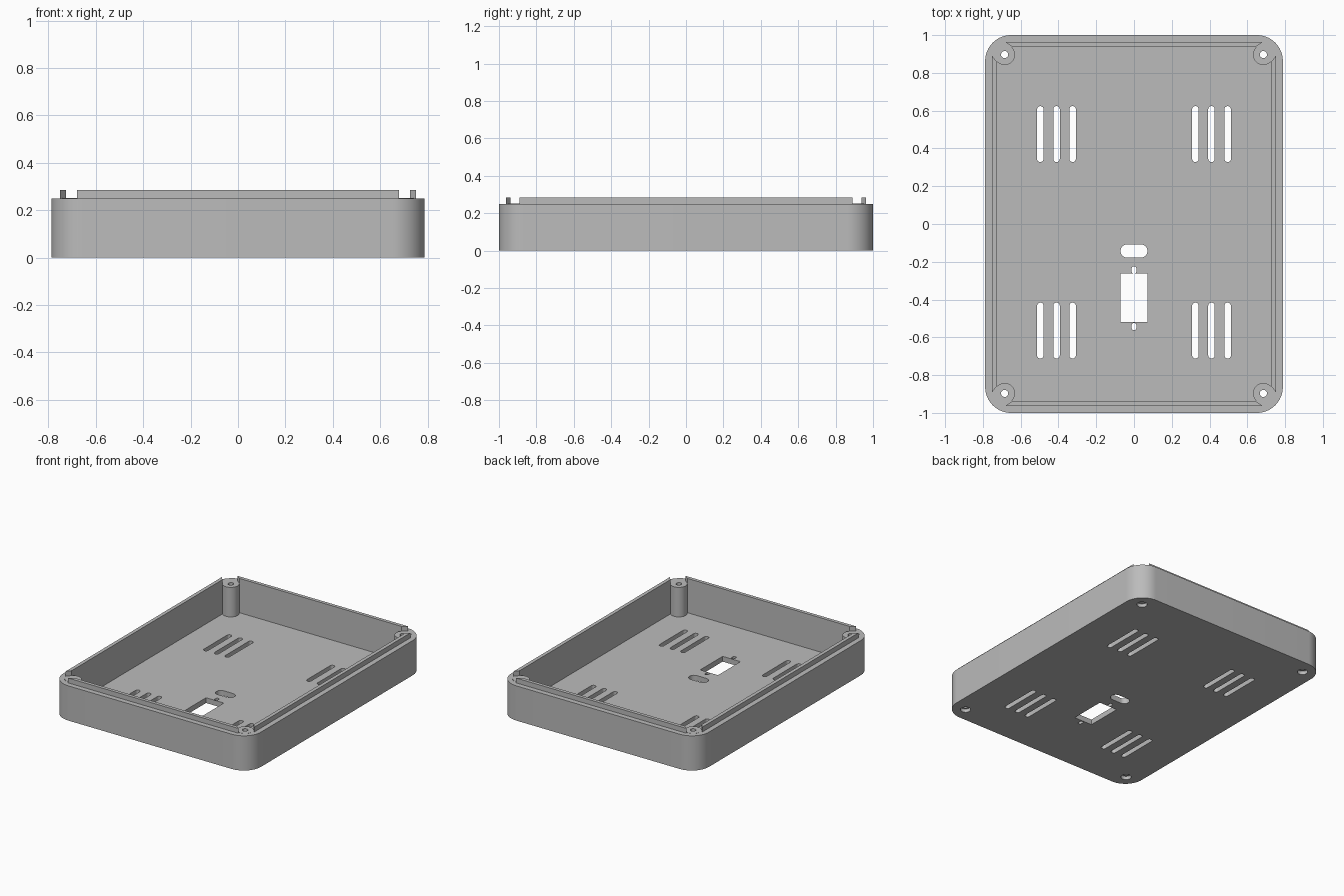
import bpy
import bmesh
from math import cos, sin, pi, radians

cube = bpy.data.objects.get("Cube")
if cube:
    bpy.data.objects.remove(cube, do_unlink=True)

# Main dimensions
HALF_X, HALF_Y, RIM, TOP = 0.788, 1.0, 0.25, 0.285
IN_X, IN_Y, FLOOR = 0.725, 0.938, 0.038
POST_X, POST_Y = 0.685, 0.897

plastic = bpy.data.materials.new("grey plastic")
plastic.use_nodes = True
grey = (0.5, 0.5, 0.5, 1)
plastic.diffuse_color = grey
plastic.node_tree.nodes["Principled BSDF"].inputs["Base Color"].default_value = grey


def prism(name, outline, z0, z1):
    """Extrude a counter-clockwise outline from z0 to z1."""
    bm = bmesh.new()
    low = [bm.verts.new((x, y, z0)) for x, y in outline]
    high = [bm.verts.new((x, y, z1)) for x, y in outline]
    bm.faces.new(low[::-1])
    bm.faces.new(high)
    n = len(outline)
    for i in range(n):
        j = (i + 1) % n
        bm.faces.new((low[i], low[j], high[j], high[i]))
    bmesh.ops.recalc_face_normals(bm, faces=bm.faces)
    mesh = bpy.data.meshes.new(name)
    bm.to_mesh(mesh)
    bm.free()
    mesh.materials.append(plastic)
    obj = bpy.data.objects.new(name, mesh)
    bpy.context.collection.objects.link(obj)
    return obj


def rounded(cx, cy, hx, hy, r, steps=10):
    """Rounded rectangle outline; nearly full radii give slots and circles."""
    pts = []
    for k, (sx, sy) in enumerate(((1, 1), (-1, 1), (-1, -1), (1, -1))):
        for i in range(steps + 1):
            a = (k + i / steps) * pi / 2
            pts.append((cx + sx * (hx - r) + r * cos(a), cy + sy * (hy - r) + r * sin(a)))
    return pts


def box(cx, cy, hx, hy):
    return [(cx - hx, cy - hy), (cx + hx, cy - hy), (cx + hx, cy + hy), (cx - hx, cy + hy)]


def circle(cx, cy, r, n=40):
    return [(cx + r * cos(2 * pi * i / n), cy + r * sin(2 * pi * i / n)) for i in range(n)]


def combine(target, tool, operation):
    mod = target.modifiers.new("combine", 'BOOLEAN')
    mod.operation = operation
    mod.solver = 'EXACT'
    mod.object = tool
    bpy.context.view_layer.objects.active = target
    bpy.ops.object.modifier_apply(modifier=mod.name)
    bpy.data.objects.remove(tool, do_unlink=True)


# Tray: rounded block with a hollow inside
tray = prism("tray", rounded(0, 0, HALF_X, HALF_Y, 0.137, 16), 0, RIM)
combine(tray, prism("cavity", box(0, 0, IN_X, IN_Y), FLOOR, TOP), 'DIFFERENCE')

# Corner screw posts, drilled through and counterbored from below
corners = [(sx * POST_X, sy * POST_Y) for sx in (-1, 1) for sy in (-1, 1)]
for x, y in corners:
    combine(tray, prism("post", circle(x, y, 0.055), 0.015, RIM + 0.001), 'UNION')
for x, y in corners:
    combine(tray, prism("bore", circle(x, y, 0.019, 24), -0.1, 0.4), 'DIFFERENCE')
    combine(tray, prism("counterbore", circle(x, y, 0.034, 32), -0.1, 0.025), 'DIFFERENCE')

# Floor openings: vent slots, oval port, rectangular switch and its clip slots
openings = [box(0, -0.39, 0.071, 0.128),
            rounded(0, -0.143, 0.071, 0.035, 0.0345)]
for y in (-0.243, -0.543):
    openings.append(rounded(0, y, 0.012, 0.018, 0.008, 4))
for side in (-1, 1):
    for x in (0.325, 0.41, 0.496):
        for y in (0.476, -0.564):
            openings.append(rounded(side * x, y, 0.017, 0.148, 0.0165, 6))
for outline in openings:
    combine(tray, prism("opening", outline, -0.1, 0.12), 'DIFFERENCE')

# Raised locating lips, ending short of the screw posts
for s, end in ((-1, "front"), (1, "back")):
    prism(end + "_lip", [(-0.68, s * 0.963), (0.68, s * 0.963),
                         (0.645, s * IN_Y), (-0.645, s * IN_Y)], RIM, TOP)
for s, side in ((1, "left"), (-1, "right")):
    prism(side + "_lip", [(s * 0.751, -0.89), (s * 0.751, 0.89),
                          (s * IN_X, 0.857), (s * IN_X, -0.857)], RIM, TOP)

# Smooth the round walls, keep the edges sharp
bpy.ops.object.select_all(action='DESELECT')
tray.select_set(True)
bpy.context.view_layer.objects.active = tray
bpy.ops.object.shade_smooth_by_angle(angle=radians(30))
